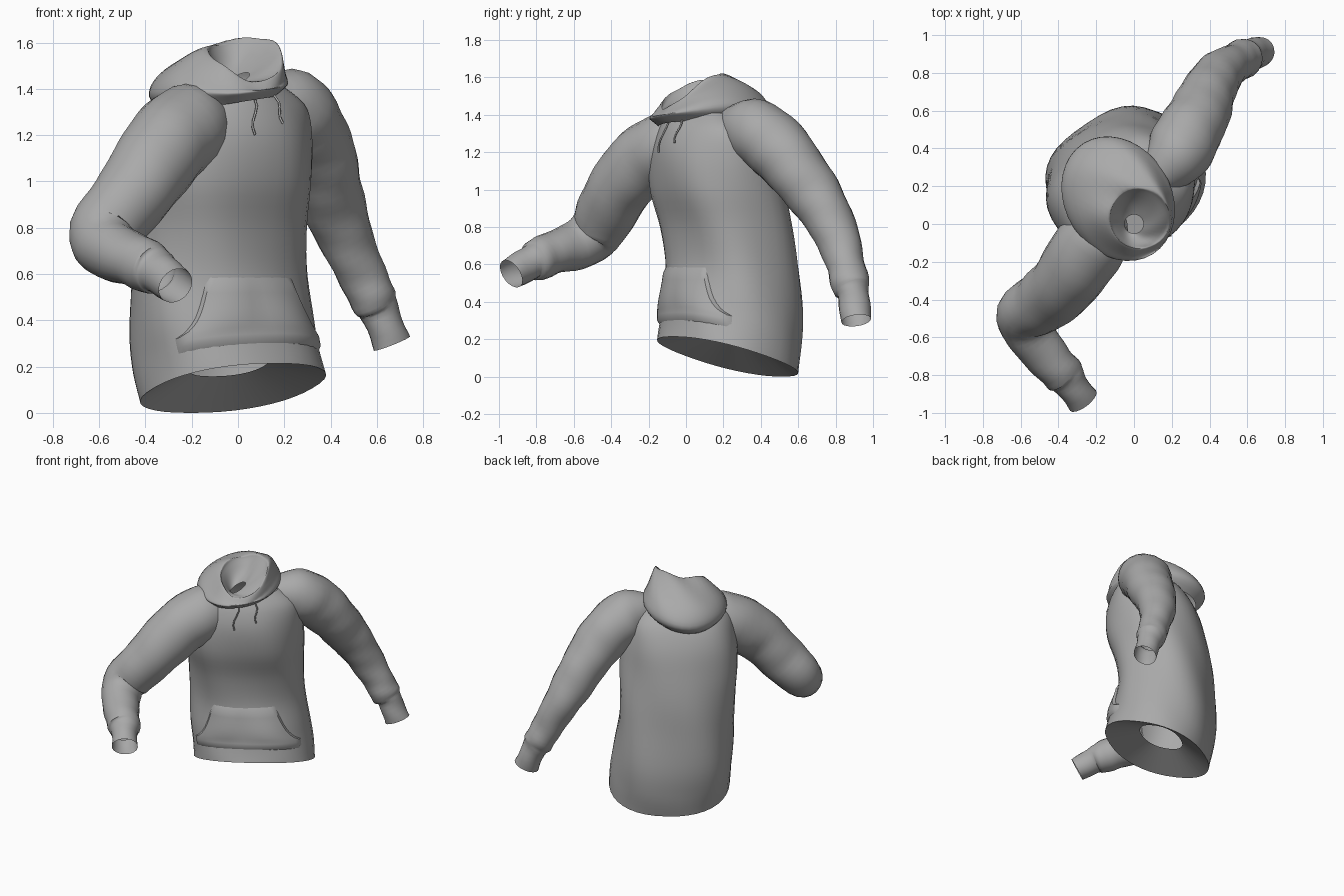
import bpy, bmesh, math
from math import sin, cos, pi, radians
from mathutils import Vector, Matrix

cube = bpy.data.objects.get("Cube")
if cube:
    bpy.data.objects.remove(cube, do_unlink=True)

fabric = bpy.data.materials.new("grey fabric")
fabric.use_nodes = True
GREY = (0.4, 0.4, 0.4, 1)
fabric.diffuse_color = GREY
fabric.node_tree.nodes["Principled BSDF"].inputs["Base Color"].default_value = GREY

# The torso is turned towards its left
TURN = Matrix.Rotation(radians(32), 3, 'Z')


def finish(name, bm, angle=50):
    me = bpy.data.meshes.new(name)
    bm.to_mesh(me)
    bm.free()
    ob = bpy.data.objects.new(name, me)
    bpy.context.collection.objects.link(ob)
    me.materials.append(fabric)
    bpy.ops.object.select_all(action='DESELECT')
    ob.select_set(True)
    bpy.context.view_layer.objects.active = ob
    bpy.ops.object.shade_smooth_by_angle(angle=radians(angle))


def spline(rows, t):
    """Catmull-Rom value at t in 0..1 along a list of tuples."""
    s = t * (len(rows) - 1)
    i = min(int(s), len(rows) - 2)
    f = s - i
    p = [rows[max(0, min(len(rows) - 1, i + k))] for k in (-1, 0, 1, 2)]
    return [0.5 * (2 * b + (c - a) * f + (2 * a - 5 * b + 4 * c - d) * f ** 2
                   + (3 * b - a - 3 * c + d) * f ** 3) for a, b, c, d in zip(*p)]


def skin(bm, rings, closed=True):
    """Bridge a list of point rows with quads."""
    vs = [[bm.verts.new(p) for p in r] for r in rings]
    n = len(vs[0])
    for lo, hi in zip(vs, vs[1:]):
        for j in range(n if closed else n - 1):
            k = (j + 1) % n
            bm.faces.new((lo[j], lo[k], hi[k], hi[j]))


# Torso sections: height, centre x, centre y, half width, half depth, tilt
TORSO = [
    (0.107, 0.10, 0.20, 0.405, 0.345, 0.31),
    (0.24, 0.085, 0.23, 0.405, 0.345, 0.26),
    (0.38, 0.07, 0.245, 0.40, 0.345, 0.12),
    (0.60, 0.055, 0.25, 0.385, 0.32, 0.0),
    (0.80, 0.045, 0.23, 0.385, 0.32, 0.0),
    (1.00, 0.035, 0.185, 0.395, 0.33, 0.0),
    (1.18, 0.035, 0.16, 0.385, 0.315, 0.0),
    (1.32, 0.04, 0.145, 0.345, 0.265, 0.0),
    (1.41, 0.03, 0.13, 0.24, 0.195, 0.0),
]


def section_point(row, ang, off=0.0, square=1.0):
    """Point on a section; square under 1 fills out the corners."""
    z, cx, cy, a, b, tilt = row
    c, s = cos(ang), sin(ang)
    x = (a + off) * math.copysign(abs(c) ** square, c)
    y = (b + off) * math.copysign(abs(s) ** square, s)
    return TURN @ Vector((cx + x, cy + y, z - tilt * y))


def torso_point(t, ang, off=0.0):
    row = spline(TORSO, t)
    fold = 0.006 * sin(5 * ang + 7 * row[0]) * min(1, 8 * t)
    return section_point(row, ang, off + fold, 0.88)


def torso_t(height):
    """Find the position along the torso for a height."""
    lo, hi = 0.0, 1.0
    for _ in range(25):
        mid = (lo + hi) / 2
        lo, hi = (mid, hi) if spline(TORSO, mid)[0] < height else (lo, mid)
    return lo


def around(n):
    return [2 * pi * i / n for i in range(n)]


# Torso shell
bm = bmesh.new()
skin(bm, [[torso_point(i / 36, a) for a in around(40)] for i in range(37)])
finish("torso", bm)

# Lining turned up inside the hem, with a hole in the middle
bm = bmesh.new()
hole = (0.2, 0.10, 0.23, 0.17, 0.14, 0.3)
skin(bm, [[section_point(r, -a, 0, 0.88) for a in around(40)] for r in (TORSO[0], hole)])
finish("hem_lining", bm)

# Hood: outer roll, rim, then a funnel down to the neck hole
HOOD = [
    (1.33, 0.0, 0.15, 0.22, 0.29, 0.08),
    (1.39, 0.0, 0.16, 0.28, 0.345, 0.02),
    (1.45, 0.0, 0.135, 0.26, 0.32, -0.12),
    (1.505, 0.02, 0.07, 0.21, 0.245, -0.32),
    (1.54, 0.04, 0.015, 0.165, 0.17, -0.5),
    (1.525, 0.035, 0.01, 0.145, 0.15, -0.5),
    (1.475, 0.015, 0.005, 0.09, 0.10, -0.3),
    (1.44, 0.0, 0.0, 0.05, 0.05, -0.1),
]


def hood_point(t, ang):
    p = section_point(spline(HOOD, t), ang)
    # the left side sits higher, and the rim stands up at both sides
    p.z += 0.03 * cos(ang) + 0.025 * cos(2 * ang) * sin(pi * t)
    p.z += 0.006 * sin(5 * ang + 14 * t) * sin(pi * t)
    return p


bm = bmesh.new()
skin(bm, [[hood_point(i / 28, a) for a in around(36)] for i in range(29)])
finish("hood", bm, 60)


# Sleeves: a tube swept along centre points with a radius at each
def sleeve(name, path, steps=44, sides=20):
    rows = [spline(path, i / steps) for i in range(steps + 1)]
    pts = [Vector(r[:3]) for r in rows]
    q, prev, rings = None, None, []
    for i, (p, row) in enumerate(zip(pts, rows)):
        d = (pts[min(i + 1, steps)] - pts[max(i - 1, 0)]).normalized()
        q = d.to_track_quat('Z', 'Y') if q is None else prev.rotation_difference(d) @ q
        prev = d
        wave = 0.004 * sin(i * 1.1)
        rings.append([p + q @ Vector((cos(a), sin(a), 0))
                      * (row[3] + wave * sin(2 * a + i * 0.3)) for a in around(sides)])
    bm = bmesh.new()
    skin(bm, rings)
    finish(name, bm)


sleeve("left_sleeve", [
    (0.12, 0.24, 1.355, 0.10),
    (0.22, 0.355, 1.32, 0.17),
    (0.29, 0.48, 1.23, 0.175),
    (0.35, 0.59, 1.10, 0.162),
    (0.395, 0.70, 0.95, 0.145),
    (0.455, 0.795, 0.78, 0.124),
    (0.53, 0.85, 0.61, 0.104),
    (0.585, 0.88, 0.49, 0.102),
    (0.612, 0.895, 0.435, 0.084),
    (0.665, 0.91, 0.30, 0.082),
])
sleeve("right_sleeve", [
    (-0.11, 0.04, 1.32, 0.09),
    (-0.18, -0.05, 1.26, 0.175),
    (-0.285, -0.19, 1.18, 0.19),
    (-0.375, -0.32, 1.06, 0.178),
    (-0.48, -0.41, 0.91, 0.165),
    (-0.58, -0.48, 0.78, 0.15),
    (-0.55, -0.58, 0.705, 0.132),
    (-0.445, -0.72, 0.66, 0.115),
    (-0.37, -0.80, 0.62, 0.11),
    (-0.34, -0.84, 0.605, 0.09),
    (-0.27, -0.935, 0.55, 0.084),
])

# Front pocket: a patch laid on the torso with curved hand openings
bm = bmesh.new()
ROWS, COLS = 12, 20
t_low, t_high = torso_t(0.2), torso_t(0.59)
patch = []
for i in range(ROWS + 1):
    v = i / ROWS
    half = radians(60 if v < 0.25 else 60 - 29 * ((v - 0.25) / 0.75) ** 0.6)
    row = []
    for j in range(COLS + 1):
        u = 2 * j / COLS - 1
        edge = i in (0, ROWS) or j in (0, COLS)
        puff = 0.012 + 0.012 * sin(pi * v) * abs(sin(3 * u))
        row.append(torso_point(t_low + (t_high - t_low) * v,
                               radians(-93) + half * u, -0.004 if edge else puff))
    patch.append(row)
skin(bm, patch, closed=False)
finish("front_pocket", bm, 35)

# Drawstrings hanging from the collar
for name, deg, low in (("right_drawstring", -95, 1.20), ("left_drawstring", -78, 1.25)):
    cu = bpy.data.curves.new(name, 'CURVE')
    cu.dimensions = '3D'
    cu.bevel_depth = 0.005
    cu.bevel_resolution = 1
    cu.use_fill_caps = True
    sp = cu.splines.new('POLY')
    sp.points.add(6)
    for i, pt in enumerate(sp.points):
        h = 1.39 + (low - 1.39) * i / 6
        p = torso_point(torso_t(h), radians(deg + 2 * sin(i)), 0.012)
        pt.co = (*p, 1)
    ob = bpy.data.objects.new(name, cu)
    cu.materials.append(fabric)
    bpy.context.collection.objects.link(ob)
